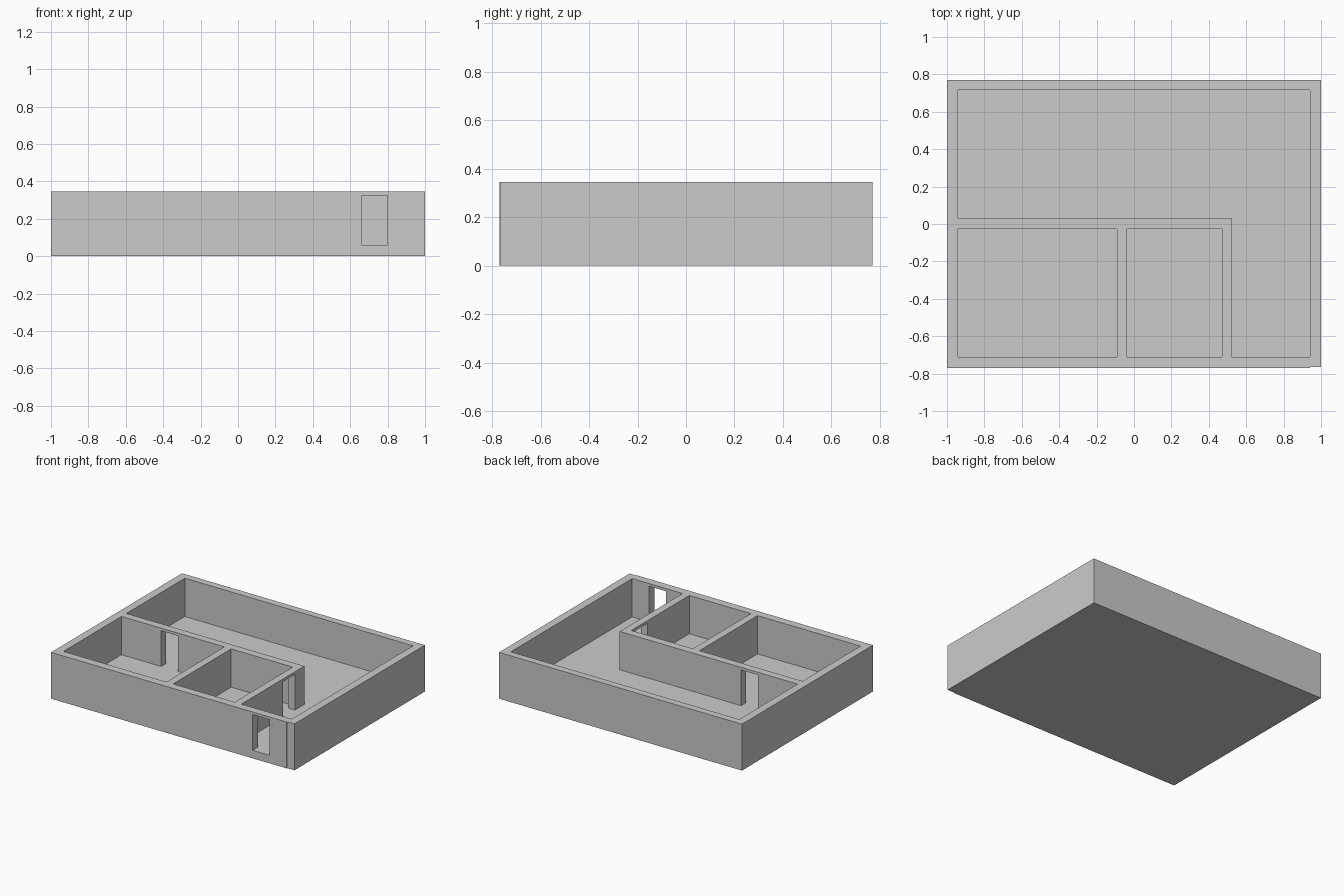
import bpy, bmesh

if "Cube" in bpy.data.objects:
    bpy.data.objects.remove(bpy.data.objects["Cube"])

FLOOR, TOP, DOOR_TOP = 0.06, 0.345, 0.325


def prism(name, outline, z0, z1):
    """Extrude a counter-clockwise plan outline from z0 to z1."""
    bm = bmesh.new()
    base = bm.faces.new([bm.verts.new((x, y, z0)) for x, y in outline])
    ext = bmesh.ops.extrude_face_region(bm, geom=[base])
    verts = [g for g in ext["geom"] if isinstance(g, bmesh.types.BMVert)]
    bmesh.ops.translate(bm, verts=verts, vec=(0, 0, z1 - z0))
    bmesh.ops.recalc_face_normals(bm, faces=bm.faces)
    mesh = bpy.data.meshes.new(name)
    bm.to_mesh(mesh)
    bm.free()
    obj = bpy.data.objects.new(name, mesh)
    bpy.context.collection.objects.link(obj)
    return obj


def rect(x0, x1, y0, y1):
    return [(x0, y0), (x1, y0), (x1, y1), (x0, y1)]


# Solid block with a tiny step at the front right corner
shell = prism("house_shell", [(-1, -0.77), (0.94, -0.77), (0.94, -0.765),
                              (1, -0.765), (1, 0.77), (-1, 0.77)], 0, TOP)

# Rooms: two bedrooms and the L-shaped main room, open at the top
rooms = {
    "left_room_cutter": rect(-0.94, -0.092, -0.71, -0.028),
    "middle_room_cutter": rect(-0.037, 0.47, -0.71, -0.028),
    "main_room_cutter": [(0.525, -0.71), (0.94, -0.71), (0.94, 0.717),
                         (-0.94, 0.717), (-0.94, 0.03), (0.525, 0.03)],
}
# Doorways through the front wall and the two inner walls
doors = {
    "front_door_cutter": rect(0.66, 0.80, -0.85, -0.65),
    "left_door_cutter": rect(-0.613, -0.475, -0.1, 0.1),
    "middle_door_cutter": rect(0.42, 0.58, -0.22, -0.08),
}
cutters = [prism(n, o, FLOOR, TOP + 0.2) for n, o in rooms.items()]
cutters += [prism(n, o, FLOOR, DOOR_TOP) for n, o in doors.items()]

# Carve every cutter out of the block, then drop the cutters
for cutter in cutters:
    cutter.hide_render = True
    mod = shell.modifiers.new(cutter.name, "BOOLEAN")
    mod.operation = "DIFFERENCE"
    mod.solver = "EXACT"
    mod.object = cutter
bpy.context.view_layer.objects.active = shell
for cutter in cutters:
    bpy.ops.object.modifier_apply(modifier=cutter.name)
    bpy.data.objects.remove(cutter)
